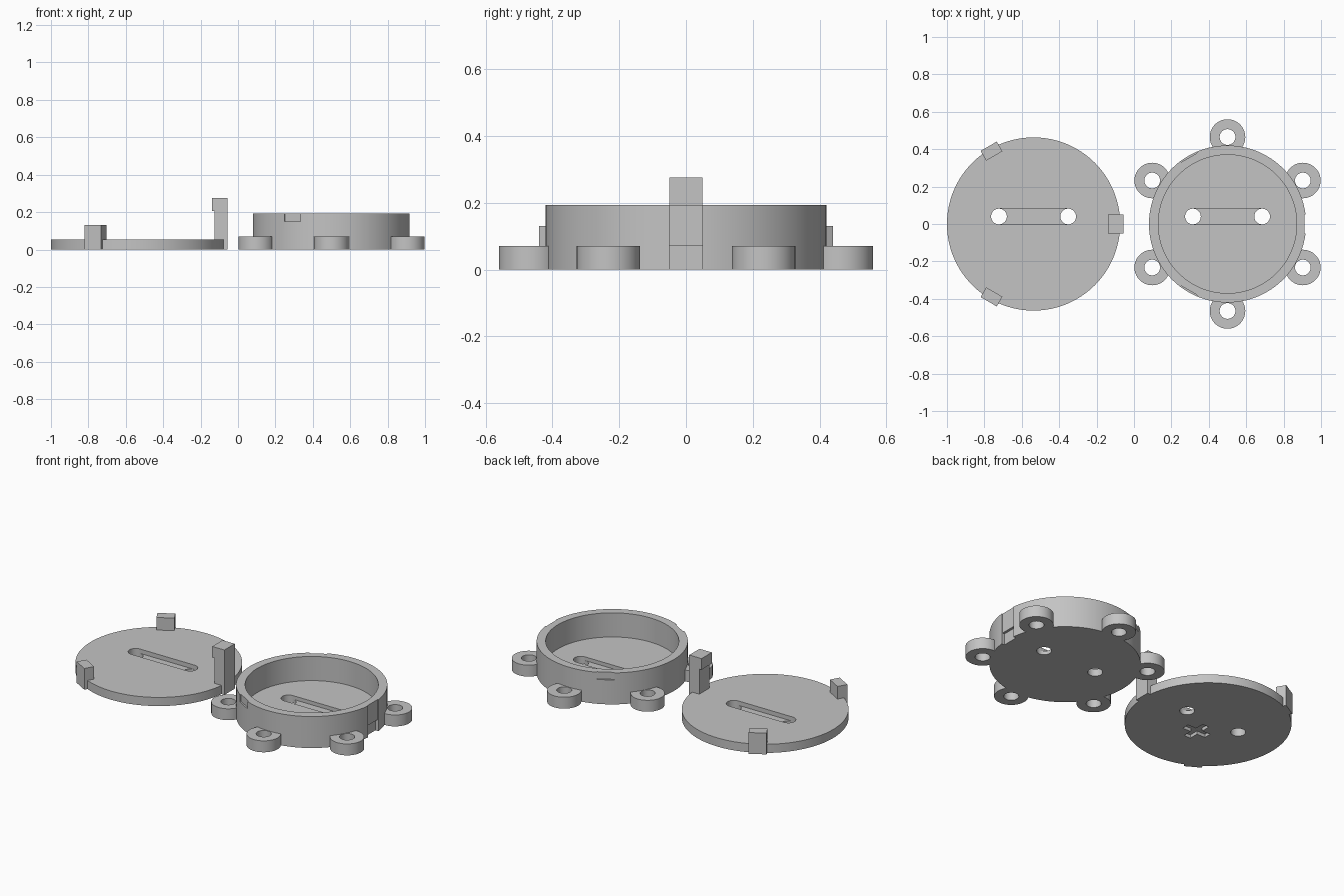
import bpy
from math import radians, cos, sin

if "Cube" in bpy.data.objects:
    bpy.data.objects.remove(bpy.data.objects["Cube"], do_unlink=True)

grey = bpy.data.materials.new("light_grey_plastic")
grey.use_nodes = True
grey.diffuse_color = (0.55, 0.55, 0.55, 1)
grey.node_tree.nodes["Principled BSDF"].inputs["Base Color"].default_value = grey.diffuse_color

LID = (-0.537, 0.0)
BASE = (0.5, 0.0)
WALL_R, LID_R = 0.42, 0.463
WALL_H, LID_H = 0.193, 0.053
FLOOR_Z = 0.045
HOLE_R = 0.042
OVER = 0.05     # how far cutters overshoot


def finish(name):
    ob = bpy.context.object
    ob.name = name
    ob.data.materials.clear()
    ob.data.materials.append(grey)
    return ob


def cylinder(name, x, y, r, z0, z1, sides=48):
    bpy.ops.mesh.primitive_cylinder_add(vertices=sides, radius=r, depth=z1 - z0,
                                        location=(x, y, (z0 + z1) / 2))
    return finish(name)


def radial_box(name, centre, angle, r0, r1, width, z0, z1):
    """Box reaching from radius r0 to r1 around a centre, turned to an angle."""
    a, r = radians(angle), (r0 + r1) / 2
    bpy.ops.mesh.primitive_cube_add(
        size=1, location=(centre[0] + r * cos(a), centre[1] + r * sin(a), (z0 + z1) / 2),
        rotation=(0, 0, a))
    ob = finish(name)
    ob.scale = (r1 - r0, width, z1 - z0)
    bpy.ops.object.transform_apply(location=False, rotation=False, scale=True)
    return ob


def combine(ob, other, operation="DIFFERENCE"):
    """Apply a boolean and remove the helper."""
    mod = ob.modifiers.new("boolean", "BOOLEAN")
    mod.operation, mod.solver, mod.object = operation, "EXACT", other
    bpy.ops.object.select_all(action="DESELECT")
    bpy.context.view_layer.objects.active = ob
    ob.select_set(True)
    bpy.ops.object.modifier_apply(modifier=mod.name)
    bpy.data.objects.remove(other, do_unlink=True)


def smooth(ob):
    bpy.ops.object.select_all(action="DESELECT")
    bpy.context.view_layer.objects.active = ob
    ob.select_set(True)
    bpy.ops.object.shade_smooth_by_angle(angle=radians(30))


def cut_wire_channel(ob, centre, top):
    """Two through holes joined by a shallow groove in the upper face."""
    x, y = centre[0], centre[1] + 0.04
    half = 0.185
    combine(ob, radial_box("groove_cutter", (x, y), 0, -half, half,
                           2 * HOLE_R, top / 2, top + OVER))
    for side in (-1, 1):
        combine(ob, cylinder("hole_cutter", x + side * half, y, HOLE_R, -OVER, top + OVER))


# Lid disc with wire channel and plus-shaped polarity recess underneath
lid = cylinder("lid_disc", *LID, LID_R, 0, LID_H, 128)
cut_wire_channel(lid, LID, LID_H)
mark = (LID[0], -0.10)
plus = radial_box("plus_cutter", mark, 0, -0.08, 0.08, 0.045, -OVER, 0.02)
combine(plus, radial_box("plus_bar", mark, 90, -0.08, 0.08, 0.045, -OVER, 0.02), "UNION")
combine(lid, plus)
smooth(lid)

# Lid tabs: one tall hooked clip and two short locating tabs
clip = radial_box("hooked_clip", LID, 0, 0.412, 0.48, 0.1, 0, 0.275)
combine(clip, radial_box("hook", LID, 0, 0.397, 0.48, 0.1, 0.207, 0.275), "UNION")
for label, angle in (("back", 120), ("front", 240)):
    radial_box("locating_tab_" + label, LID, angle, 0.42, 0.48, 0.1, 0, 0.13)

# Base cup: hollowed wall, floor with wire channel
cup = cylinder("base_cup", *BASE, WALL_R, 0, WALL_H, 128)
combine(cup, cylinder("cavity_cutter", *BASE, 0.37, FLOOR_Z, WALL_H + OVER, 128))
cut_wire_channel(cup, BASE, FLOOR_Z)

# Slots in the wall that receive the clip and the tabs
combine(cup, radial_box("clip_slot", BASE, 0, 0.412, 0.48, 0.1, -OVER, WALL_H + OVER))
combine(cup, radial_box("hook_slot", BASE, 0, 0.397, 0.48, 0.1, -OVER, 0.07))
for angle in (120, 240):
    combine(cup, radial_box("tab_slot", BASE, angle, 0.41, 0.48, 0.1, 0.15, WALL_H + OVER))
smooth(cup)

# Six sewing lugs around the base
for i in range(6):
    a = radians(30 + 60 * i)
    x, y = BASE[0] + 0.465 * cos(a), 0.465 * sin(a)
    lug = cylinder(f"lug_{i + 1}", x, y, 0.095, 0, 0.07, 64)
    combine(lug, cylinder("lug_hole_cutter", x, y, HOLE_R, -OVER, 0.07 + OVER))
    smooth(lug)
